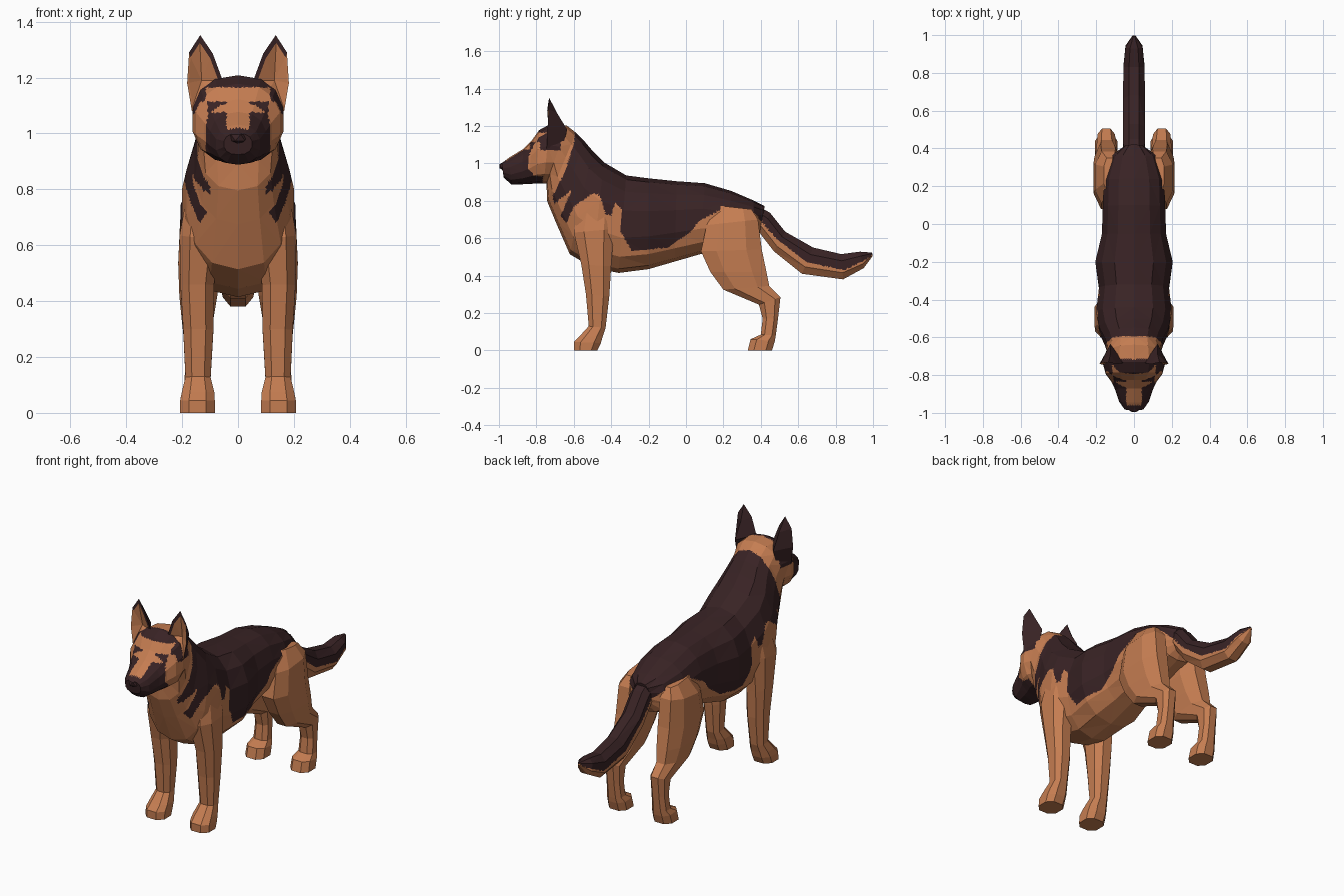
import bpy, bmesh, math
from mathutils import Vector


def material(name, rgb):
    m = bpy.data.materials.new(name)
    m.diffuse_color = (*rgb, 1)
    return m


TAN = material("tan fur", (0.56, 0.205, 0.083))
DARK = material("dark brown fur", (0.04, 0.0165, 0.018))


def finish(name, bm, mirror=False):
    bmesh.ops.recalc_face_normals(bm, faces=bm.faces)
    me = bpy.data.meshes.new(name)
    bm.to_mesh(me)
    bm.free()
    me.materials.append(TAN)
    me.materials.append(DARK)
    ob = bpy.data.objects.new(name, me)
    bpy.context.collection.objects.link(ob)
    if mirror:
        ob.modifiers.new("mirror", 'MIRROR').use_mirror_merge = False
    return ob


def loft(rings, n, power):
    """Skin rings given as (y1, z1, y2, z2, centre x, half width)."""
    bm = bmesh.new()
    loops = []
    for y1, z1, y2, z2, cx, hw in rings:
        loop = []
        for i in range(n):
            a = 2 * math.pi * (i + 0.5) / n
            c, s = math.cos(a), math.sin(a)
            c = math.copysign(abs(c) ** power, c)
            s = math.copysign(abs(s) ** power, s)
            c /= math.cos(math.pi / n) ** power
            s /= math.cos(math.pi / n) ** power
            t = (1 - s) / 2
            loop.append(bm.verts.new((cx + hw * c, y1 + (y2 - y1) * t, z1 + (z2 - z1) * t)))
        loops.append(loop)
    for a, b in zip(loops, loops[1:]):
        for i in range(n):
            j = (i + 1) % n
            bm.faces.new((a[i], a[j], b[j], b[i]))
    bm.faces.new(loops[0])
    bm.faces.new(loops[-1])
    return bm


def paint(bm, rule, size=0.016):
    """Cut the faces small without changing the shape, then colour by rule."""
    bmesh.ops.triangulate(bm, faces=bm.faces)
    for _ in range(8):
        long = [e for e in bm.edges if e.calc_length() > size]
        if not long:
            break
        bmesh.ops.subdivide_edges(bm, edges=long, cuts=1)
        bmesh.ops.triangulate(bm, faces=bm.faces)
    for f in bm.faces:
        f.material_index = int(rule(f.calc_center_median()))


def inside(y, z, poly):
    hit = False
    for (ya, za), (yb, zb) in zip(poly, poly[1:] + poly[:1]):
        if (za > z) != (zb > z) and y < ya + (z - za) * (yb - ya) / (zb - za):
            hit = not hit
    return hit


# Side outline of the dark saddle, running on along the tail
SADDLE = [(-0.59, 1.2), (-0.60, 1.10), (-0.65, 0.95), (-0.71, 0.83), (-0.72, 0.77), (-0.61, 0.86),
          (-0.67, 0.72), (-0.64, 0.68), (-0.60, 0.77), (-0.50, 0.84), (-0.46, 0.83),
          (-0.43, 0.73), (-0.40, 0.72), (-0.38, 0.79), (-0.34, 0.75), (-0.35, 0.64),
          (-0.29, 0.53), (-0.10, 0.55), (0.02, 0.63), (0.07, 0.69), (0.18, 0.75),
          (0.37, 0.73), (0.48, 0.60), (0.65, 0.47), (0.85, 0.43), (0.97, 0.49),
          (1.10, 0.60), (0.60, 1.0), (0.0, 1.2)]


def coat(p):
    x, y, z = abs(p.x), p.y, p.z
    if y > -0.73 and inside(y, z, SADDLE):
        return x > 0.10 or y > -0.45 or z > 0.95
    if z < 0.88 or y > -0.655:
        return False
    # muzzle mask with a tan bridge
    if y < -0.835 or (z < 0.99 and y < -0.765):
        bridge = x < 0.042 and z > 1.015 and y > -0.96
        return not bridge and z < 1.075 and x < 0.115
    # eyes, forehead and temples
    if y < -0.78 and 1.06 < z < 1.115:
        return 0.042 < x < 0.11
    if z > 1.165:
        return y < -0.715
    return x > 0.115 and z > 1.07 and y < -0.67


# Body, neck and head: top point, bottom point, half width
body = [(0.42, 0.77, 0.40, 0.64, 0, 0.05), (0.36, 0.80, 0.37, 0.59, 0, 0.12),
        (0.24, 0.85, 0.22, 0.54, 0, 0.16), (0.10, 0.89, 0.08, 0.52, 0, 0.165),
        (-0.05, 0.90, -0.06, 0.48, 0, 0.17), (-0.20, 0.915, -0.20, 0.44, 0, 0.205),
        (-0.32, 0.93, -0.36, 0.42, 0, 0.185), (-0.44, 1.0, -0.50, 0.45, 0, 0.2),
        (-0.50, 1.06, -0.62, 0.52, 0, 0.185), (-0.55, 1.12, -0.69, 0.68, 0, 0.155),
        (-0.59, 1.16, -0.74, 0.80, 0, 0.14), (-0.64, 1.20, -0.745, 0.895, 0, 0.148),
        (-0.73, 1.205, -0.76, 0.895, 0, 0.162), (-0.785, 1.175, -0.80, 0.895, 0, 0.15),
        (-0.825, 1.12, -0.84, 0.893, 0, 0.12), (-0.87, 1.075, -0.88, 0.89, 0, 0.10),
        (-0.945, 1.03, -0.935, 0.89, 0, 0.078), (-0.985, 1.0, -0.975, 0.925, 0, 0.05)]
bm = loft(body, 14, 0.85)
paint(bm, coat)
finish("body_and_head", bm)

# Nose
bm = bmesh.new()
bmesh.ops.create_icosphere(bm, subdivisions=1, radius=1)
for v in bm.verts:
    v.co = Vector((v.co.x * 0.035, -0.972 + v.co.y * 0.028, 0.985 + v.co.z * 0.025))
for f in bm.faces:
    f.material_index = 1
finish("nose", bm)

# Tail
tail = [(0.34, 0.80, 0.36, 0.69, 0, 0.05), (0.45, 0.735, 0.40, 0.62, 0, 0.058),
        (0.53, 0.635, 0.47, 0.53, 0, 0.058), (0.68, 0.55, 0.62, 0.41, 0, 0.058),
        (0.83, 0.515, 0.84, 0.38, 0, 0.056), (0.93, 0.528, 0.95, 0.44, 0, 0.045),
        (0.995, 0.523, 0.998, 0.505, 0, 0.008)]
bm = loft(tail, 8, 0.85)
paint(bm, coat)
finish("tail", bm)

# Front legs: front point, back point, centre x, half width
front_leg = [(-0.57, 0.80, -0.38, 0.80, 0.135, 0.045), (-0.60, 0.63, -0.385, 0.65, 0.135, 0.074),
             (-0.56, 0.46, -0.40, 0.45, 0.146, 0.06), (-0.535, 0.30, -0.41, 0.29, 0.142, 0.054),
             (-0.52, 0.13, -0.43, 0.12, 0.143, 0.045), (-0.57, 0.075, -0.445, 0.075, 0.143, 0.058),
             (-0.60, 0.045, -0.455, 0.04, 0.145, 0.062), (-0.60, 0.0, -0.475, 0.0, 0.145, 0.062)]
finish("front_legs", loft(front_leg, 8, 0.8), True)

# Hind legs
hind_leg = [(0.17, 0.775, 0.35, 0.755, 0.13, 0.03), (0.11, 0.67, 0.385, 0.70, 0.135, 0.072),
            (0.08, 0.53, 0.405, 0.54, 0.137, 0.077), (0.13, 0.42, 0.43, 0.42, 0.142, 0.068),
            (0.20, 0.325, 0.445, 0.345, 0.145, 0.056), (0.39, 0.245, 0.505, 0.285, 0.147, 0.046),
            (0.41, 0.17, 0.492, 0.17, 0.147, 0.042), (0.40, 0.085, 0.48, 0.08, 0.147, 0.046),
            (0.345, 0.06, 0.475, 0.05, 0.147, 0.058), (0.33, 0.0, 0.46, 0.0, 0.147, 0.06)]
finish("hind_legs", loft(hind_leg, 8, 0.8), True)

# Ears: front rim, tan hollow inside it, dark ridge behind
rim = [(0.055, -0.735, 1.19), (0.09, -0.742, 1.285), (0.135, -0.732, 1.352), (0.175, -0.735, 1.29),
       (0.182, -0.74, 1.18), (0.165, -0.745, 1.08), (0.095, -0.77, 1.13)]
bm = bmesh.new()
outer = [bm.verts.new(p) for p in rim]
mid = Vector((0.145, -0.722, 1.19))
inner = [bm.verts.new(mid + (Vector(p) - mid) * 0.83) for p in rim]
hollow = bm.verts.new((0.13, -0.705, 1.19))
back = [bm.verts.new(p) for p in ((0.125, -0.69, 1.27), (0.125, -0.635, 1.18), (0.13, -0.66, 1.09))]
n = len(rim)
for i in range(n):
    j = (i + 1) % n
    f = bm.faces.new((outer[i], outer[j], inner[j], inner[i]))
    f.material_index = 0 if i in (3, 4, 5) else 1
    bm.faces.new((inner[i], inner[j], hollow))
ridge = [(outer[1], outer[2], back[0]), (outer[2], outer[3], back[0]),
         (outer[0], outer[1], back[0], back[1]), (outer[3], outer[4], back[1], back[0]),
         (outer[4], outer[5], back[2], back[1]), (outer[6], outer[0], back[1], back[2]),
         (outer[5], outer[6], back[2])]
for face in ridge:
    bm.faces.new(face).material_index = 1
finish("ears", bm, True)
